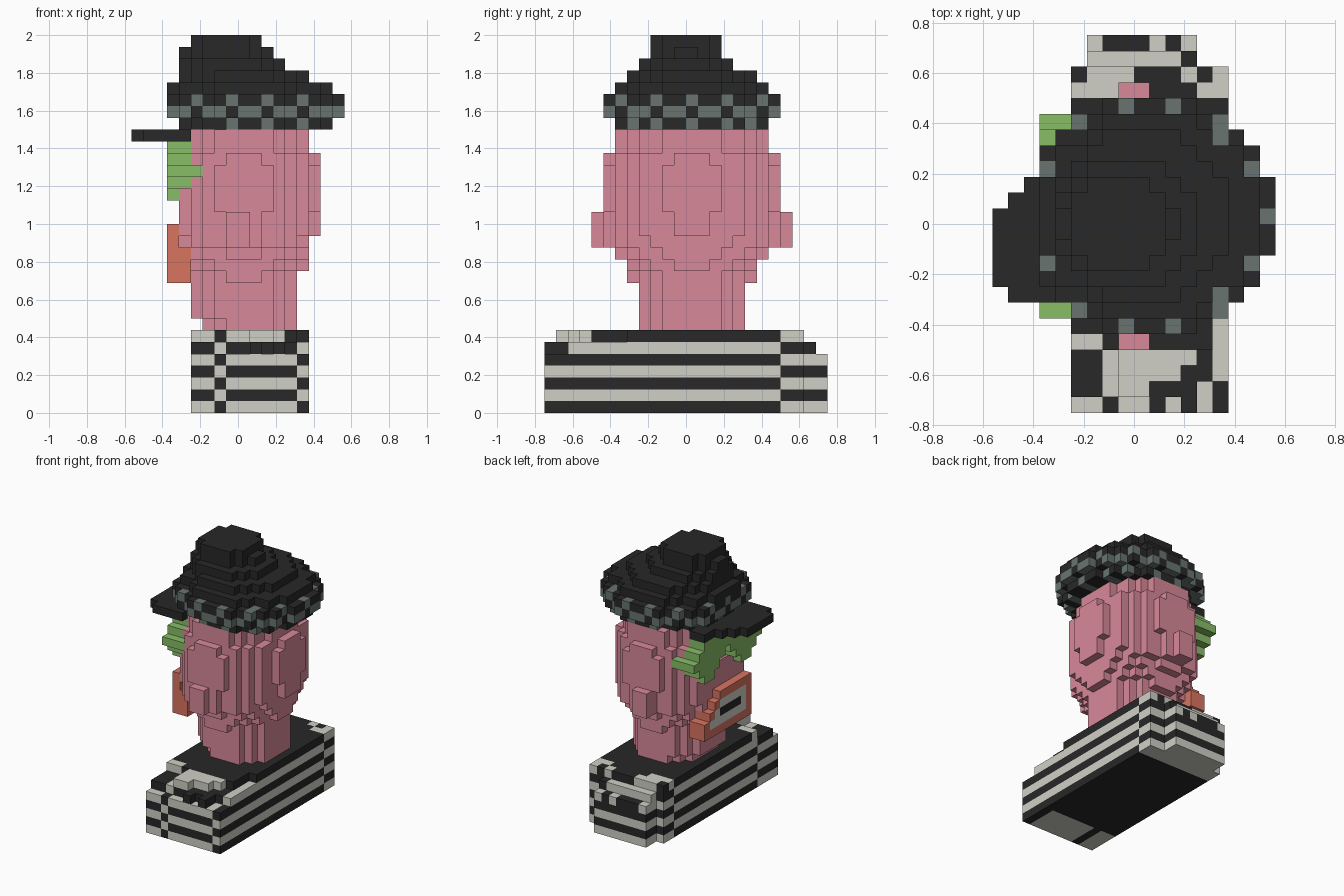
import bpy, bmesh
from mathutils import Vector

cube = bpy.data.objects.get("Cube")
if cube:
    bpy.data.objects.remove(cube, do_unlink=True)

U = 1 / 16  # block size
COLOURS = {
    "charcoal": (0.021, 0.021, 0.021),
    "pale_stripe": (0.63, 0.63, 0.57),
    "skin_pink": (0.69, 0.25, 0.32),
    "lens_green": (0.245, 0.51, 0.135),
    "lip_red": (0.69, 0.176, 0.118),
    "band_grey": (0.14, 0.175, 0.16),
}
NAMES = list(COLOURS)
MATS = []
for name, rgb in COLOURS.items():
    m = bpy.data.materials.new(name)
    m.use_nodes = True
    m.diffuse_color = (*rgb, 1)
    bsdf = m.node_tree.nodes["Principled BSDF"]
    bsdf.inputs["Base Color"].default_value = (*rgb, 1)
    bsdf.inputs["Roughness"].default_value = 0.9
    MATS.append(m)

blocks = {}  # (x, y, z) -> (part, colour)


def put(part, colour, x, y, z):
    blocks[(x, y, z)] = (part, colour)


def box(part, colour, x0, x1, y0, y1, z0, z1):
    for x in range(x0, x1):
        for y in range(y0, y1):
            for z in range(z0, z1):
                put(part, colour, x, y, z)


def disc(z, cx, cy, rx, ry):
    """Blocks of a round layer with the given centre and radii."""
    for x in range(-12, 12):
        for y in range(-12, 12):
            if ((x + .5 - cx) / rx) ** 2 + ((y + .5 - cy) / ry) ** 2 <= 1:
                yield x, y, z


# Striped shirt: stripes swap on the sleeves, shoulders step down
FRONT_STEPS = {-11: (-1, 1), -10: (-1, 3), -9: (-1, 4)}
for z in range(7):
    y0 = -11 if z == 6 else -12
    y1 = 12 if z < 5 else 16 - z
    for y in range(y0, y1):
        x0, x1 = (-3, 4) if y >= 10 else (-4, 6)
        if z == 5 and y < -10:
            x1 = 4
        if z == 6 and y < -5:
            x0, x1 = FRONT_STEPS.get(y, (-4, 5))
        for x in range(x0, x1):
            if z == 5 and y == -12 and x not in (1, 3):
                continue
            sleeve = y >= 8 or (y < -8 and x < 5 and x != -2)
            dark = (z % 2 == 0) != sleeve
            put("striped_shirt", "charcoal" if dark else "pale_stripe", x, y, z)

# Chequered top of the left shoulder, D dark and L light
for y, z, x0, row in ((11, 4, -3, "LDDDLDL"), (10, 5, -3, "LLLLLLD"),
                      (9, 6, -4, "DLLLDDDLDL"), (8, 6, -4, "LLLDDDDDLL")):
    for i, c in enumerate(row):
        put("striped_shirt", "charcoal" if c == "D" else "pale_stripe", x0 + i, y, z)
for x in (-4, -3):
    put("striped_shirt", "pale_stripe", x, -8, 6)

# Neck
for z in range(7, 12):
    for p in disc(z, *((1, .5, 4, 4.5) if z < 8 else (.5, .5, 4.5, 4.5))):
        put("neck", "skin_pink", *p)

# Head, rounded towards chin and top, flattened on the face side
HEAD = {11: (4.5, 5.2), 12: (5.3, 5.5), 13: (5.5, 6.3), 14: (5.7, 7.15),
        15: (6.15, 7.2), 16: (6.2, 7.2), 21: (6.2, 7.2), 22: (5.5, 6.5), 23: (5.5, 6.5)}
for z in range(11, 24):
    for p in disc(z, .5, .5, *HEAD.get(z, (6.5, 7.5))):
        if p[0] >= (-5 if 13 <= z < 19 else -4):
            put("head", "skin_pink", *p)

# Ears
box("right_ear", "skin_pink", -1, 1, -8, -7, 14, 17)
box("left_ear", "skin_pink", -1, 1, 8, 9, 14, 17)

# Open mouth: stepped red lips, pale teeth, dark gap
for z, x1, y1 in ((11, -4, 5), (12, -4, 5), (13, -4, 4), (14, -5, 3), (15, -5, 2)):
    box("mouth", "lip_red", -6, x1, -4, y1, z, z + 1)
for z, y1 in ((12, 4), (13, 3), (14, 2)):
    box("mouth", "pale_stripe", -6, -5, -3, y1, z, z + 1)
box("mouth", "charcoal", -6, -5, -2, 2, 13, 14)

# Glasses: two lenses as mirrored rows (height, inner, outer, back)
for z, near, far, back in ((18, 3, 4, -5), (19, 2, 5, -4), (20, 1, 6, -4),
                           (21, 0, 5, -4), (22, 0, 4, -4)):
    for d in range(near, far + 1):
        for y in (d, -d):
            box("glasses", "lens_green", -6, back, y, y + 1, z, z + 1)
for y in (-6, 6):
    box("glasses", "lens_green", -6, -3, y, y + 1, 20, 21)

# Hat: crown layers, chequered band at the bottom
HAT = {24: (1.5, .5, 6.5, 6.5), 25: (1, .5, 8, 7.5), 26: (1, .5, 8, 7.5),
       27: (1, .5, 7, 6.5), 28: (.5, .5, 5.5, 5.5), 29: (-.5, 0, 4.5, 4),
       30: (-1, 0, 4, 3), 31: (-1, 0, 3, 3)}
for z, ring in HAT.items():
    for x, y, _ in disc(z, *ring):
        if x < -6:
            continue
        third = x % 3 == 2 if abs(y) > abs(x - 1) else y % 3 == 0
        grey = z < 27 and third != (z == 25)
        put("hat_band" if z < 27 else "hat_crown",
            "band_grey" if grey else "charcoal", x, y, z)

# Brim
for x0, x1, y0, y1 in ((-9, -8, -4, 1), (-8, -7, -5, 2), (-7, -6, -5, 3), (-6, -4, -5, 5)):
    box("hat_brim", "charcoal", x0, x1, y0, y1, 23, 24)

# Turn every part into a mesh of its exposed block faces
DIRS = [Vector(d) for d in ((1, 0, 0), (-1, 0, 0), (0, 1, 0), (0, -1, 0), (0, 0, 1), (0, 0, -1))]
for part in sorted({v[0] for v in blocks.values()}):
    bm = bmesh.new()
    for pos, (owner, colour) in blocks.items():
        if owner != part:
            continue
        for d in DIRS:
            if tuple(int(a + b) for a, b in zip(pos, d)) in blocks:
                continue
            c = Vector(pos) + Vector((.5, .5, .5)) + d / 2
            s = Vector((d.y, d.z, d.x)) / 2
            t = d.cross(s)
            ring = [c + s + t, c - s + t, c - s - t, c + s - t]
            face = bm.faces.new([bm.verts.new(v * U) for v in ring])
            face.material_index = NAMES.index(colour)
    bmesh.ops.remove_doubles(bm, verts=bm.verts, dist=1e-4)
    mesh = bpy.data.meshes.new(part)
    bm.to_mesh(mesh)
    bm.free()
    for m in MATS:
        mesh.materials.append(m)
    bpy.context.collection.objects.link(bpy.data.objects.new(part, mesh))
